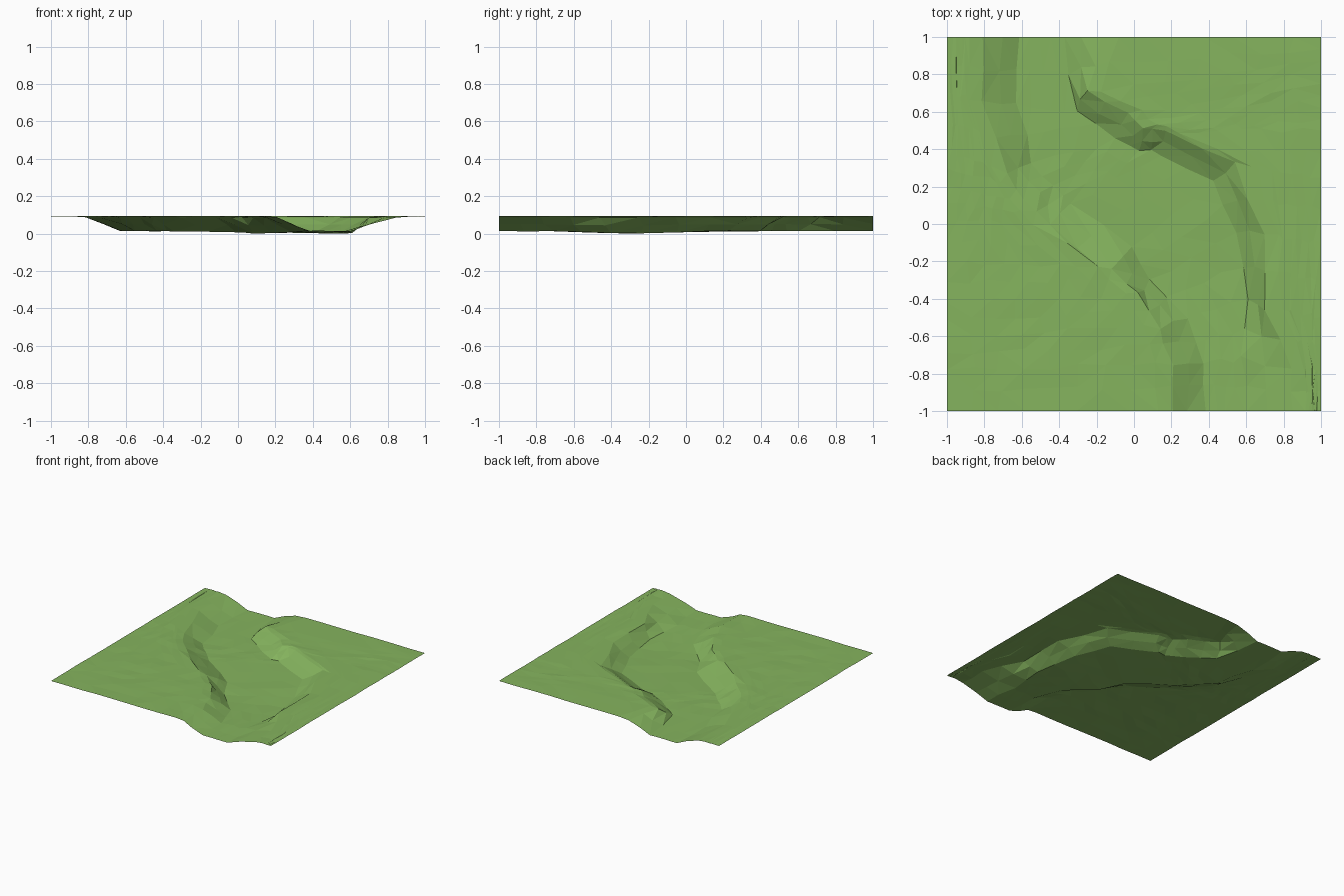
import bpy
import bmesh
import math
import random
from mathutils import Vector

random.seed(4)
if "Cube" in bpy.data.objects:
    bpy.data.objects.remove(bpy.data.objects["Cube"], do_unlink=True)

# One green for the whole ground sheet
grass = bpy.data.materials.new("grass_green")
grass.use_nodes = True
GREEN = (0.235, 0.455, 0.112, 1)
grass.diffuse_color = GREEN
shader = grass.node_tree.nodes["Principled BSDF"]
shader.inputs["Base Color"].default_value = GREEN
shader.inputs["Roughness"].default_value = 0.9

# Guide lines running front to back: sheet borders, bank crests and bank feet
left_border = [(-1, y) for y in (-1, -.78, -.6, -.42, -.2, .02, .2, .4, .7, 1)]
left_crest = [(.2, -1), (.2, -.75), (.13, -.55), (.03, -.38), (-.12, -.23),
              (-.46, 0), (-.58, .12), (-.68, .27), (-.81, .66), (-.8, 1)]
left_foot = [(.38, -1), (.37, -.75), (.28, -.5), (.08, -.3), (0, -.12),
             (-.33, .1), (-.44, .2), (-.54, .32), (-.62, .64), (-.62, 1)]
right_foot = [(.61, -1), (.58, -.72), (.6, -.4), (.55, -.05), (.42, .23),
              (.14, .38), (.03, .39), (-.1, .45), (-.3, .6), (-.38, 1)]
right_crest = [(.84, -1), (.84, -.78), (.71, -.45), (.69, -.05), (.54, .33),
               (.16, .5), (.05, .51), (-.04, .59), (-.26, .71), (-.17, 1)]
right_border = [(1, y) for y in (-1, -.78, -.5, -.1, .25, .5, .62, .75, .87, 1)]

PLAIN, CREST, FLOOR = 0.1, 0.093, 0.021
SUB = 2


def refine(line):
    """Subdivide a guide line evenly between its stations."""
    pts = [Vector(p) for p in line]
    out = [a.lerp(b, i / SUB) for a, b in zip(pts, pts[1:]) for i in range(SUB)]
    return out + [pts[-1]]


def floor_height(y):
    """The stream bed is deepest a little in front of the middle."""
    return FLOOR - 0.012 * math.exp(-((y + 0.3) / 0.3) ** 2)


def span(a, za, b, zb, steps):
    """Points from a up to, but not including, b."""
    return [a.lerp(b, i / steps).to_3d() + Vector((0, 0, za + (zb - za) * i / steps))
            for i in range(steps)]


def section(lb, lc, lf, rf, rc, rb):
    """One cross section: plain, shoulder, bank, bed, bank, shoulder, plain."""
    ls = lc + (lb - lc).normalized() * 0.08
    rs = rc + (rb - rc).normalized() * 0.08
    zl, zr = floor_height(lf.y), floor_height(rf.y)
    pts = span(lb, PLAIN, ls, PLAIN, 8) + span(ls, PLAIN, lc, CREST, 1)
    pts += span(lc, CREST, lf, zl, 2) + span(lf, zl, rf, zr, 4)
    pts += span(rf, zr, rc, CREST, 2) + span(rc, CREST, rs, PLAIN, 1)
    pts += span(rs, PLAIN, rb, PLAIN, 7) + [rb.to_3d() + Vector((0, 0, PLAIN))]
    return pts


guides = (left_border, left_crest, left_foot, right_foot, right_crest, right_border)
rows = [section(*pts) for pts in zip(*map(refine, guides))]

# Loosen the points, keeping the square border straight
for r, row in enumerate(rows):
    for c, p in enumerate(row):
        if 0 < c < len(row) - 1:
            p.x += random.uniform(-0.012, 0.012)
            if 0 < r < len(rows) - 1:
                p.y += random.uniform(-0.015, 0.015)
        p.z += random.uniform(-0.003, 0.001)
lowest = min(p.z for row in rows for p in row)

# Faceted ground sheet with the stream bed sunk into it
bm = bmesh.new()
grid = [[bm.verts.new(p - Vector((0, 0, lowest))) for p in row] for row in rows]
for near, far in zip(grid, grid[1:]):
    for c in range(len(near) - 1):
        bm.faces.new((near[c], near[c + 1], far[c + 1], far[c]))
bmesh.ops.triangulate(bm, faces=bm.faces[:], quad_method='SHORT_EDGE')
mesh = bpy.data.meshes.new("ground_with_stream_bed")
bm.to_mesh(mesh)
bm.free()
mesh.materials.append(grass)
ground = bpy.data.objects.new("ground_with_stream_bed", mesh)
bpy.context.collection.objects.link(ground)
